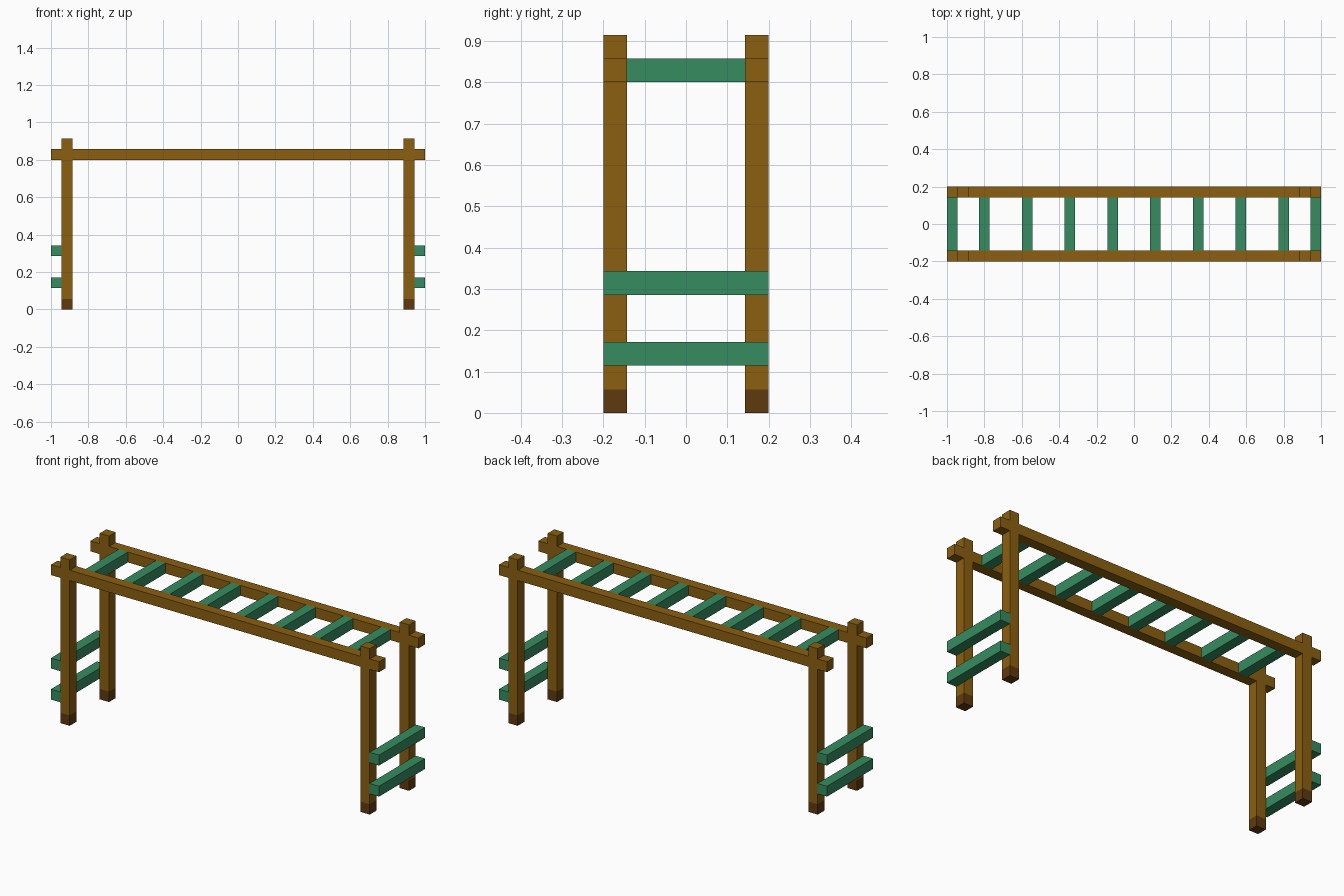
import bpy
import bmesh
from mathutils import Matrix, Vector

if "Cube" in bpy.data.objects:
    bpy.data.objects.remove(bpy.data.objects["Cube"], do_unlink=True)

U = 2 / 35          # beam thickness
HALF_WIDTH = 0.2    # outer half depth of the frame
POST_X = 16 * U     # post centre along the length
POST_Y = HALF_WIDTH - U / 2
RAIL_Z = 14.5 * U


def material(name, colour):
    mat = bpy.data.materials.new(name)
    mat.use_nodes = True
    mat.diffuse_color = (*colour, 1)
    mat.node_tree.nodes["Principled BSDF"].inputs["Base Color"].default_value = (*colour, 1)
    return mat


wood = material("brown wood", (0.26, 0.115, 0.005))
dark_wood = material("dark wood", (0.115, 0.042, 0.004))
green = material("green paint", (0.037, 0.262, 0.117))


def beam(name, centre, size, mats, cut_z=None):
    """Box beam; faces below cut_z take the second material."""
    bm = bmesh.new()
    bmesh.ops.create_cube(bm, size=1, matrix=Matrix.LocRotScale(Vector(centre), None, Vector(size)))
    if cut_z is not None:
        bmesh.ops.bisect_plane(bm, geom=bm.verts[:] + bm.edges[:] + bm.faces[:],
                               plane_co=(0, 0, cut_z), plane_no=(0, 0, 1))
        for face in bm.faces:
            face.material_index = int(face.calc_center_median().z < cut_z)
    mesh = bpy.data.meshes.new(name)
    bm.to_mesh(mesh)
    bm.free()
    for mat in mats:
        mesh.materials.append(mat)
    obj = bpy.data.objects.new(name, mesh)
    bpy.context.collection.objects.link(obj)
    return obj


# Long side rails and the four posts with dark feet
for sy, depth in ((-1, "front"), (1, "back")):
    beam(f"{depth}_rail", (0, sy * POST_Y, RAIL_Z), (2, U, U), [wood])
    for sx, side in ((-1, "right"), (1, "left")):
        beam(f"{depth}_{side}_post", (sx * POST_X, sy * POST_Y, 8 * U),
             (U, U, 16 * U), [wood, dark_wood], cut_z=U)

# Overhead rungs between the rails
for i in range(8):
    beam(f"rung_{i + 1}", ((i - 3.5) * 4 * U, 0, RAIL_Z),
         (U, 2 * (HALF_WIDTH - U), U), [green])

# Climbing steps on the outer side of each pair of posts
for sx, side in ((-1, "right"), (1, "left")):
    for level, height in (("lower", 2.5), ("upper", 5.5)):
        beam(f"{side}_{level}_step", (sx * (1 - U / 2), 0, height * U),
             (U, 2 * HALF_WIDTH, U), [green])
